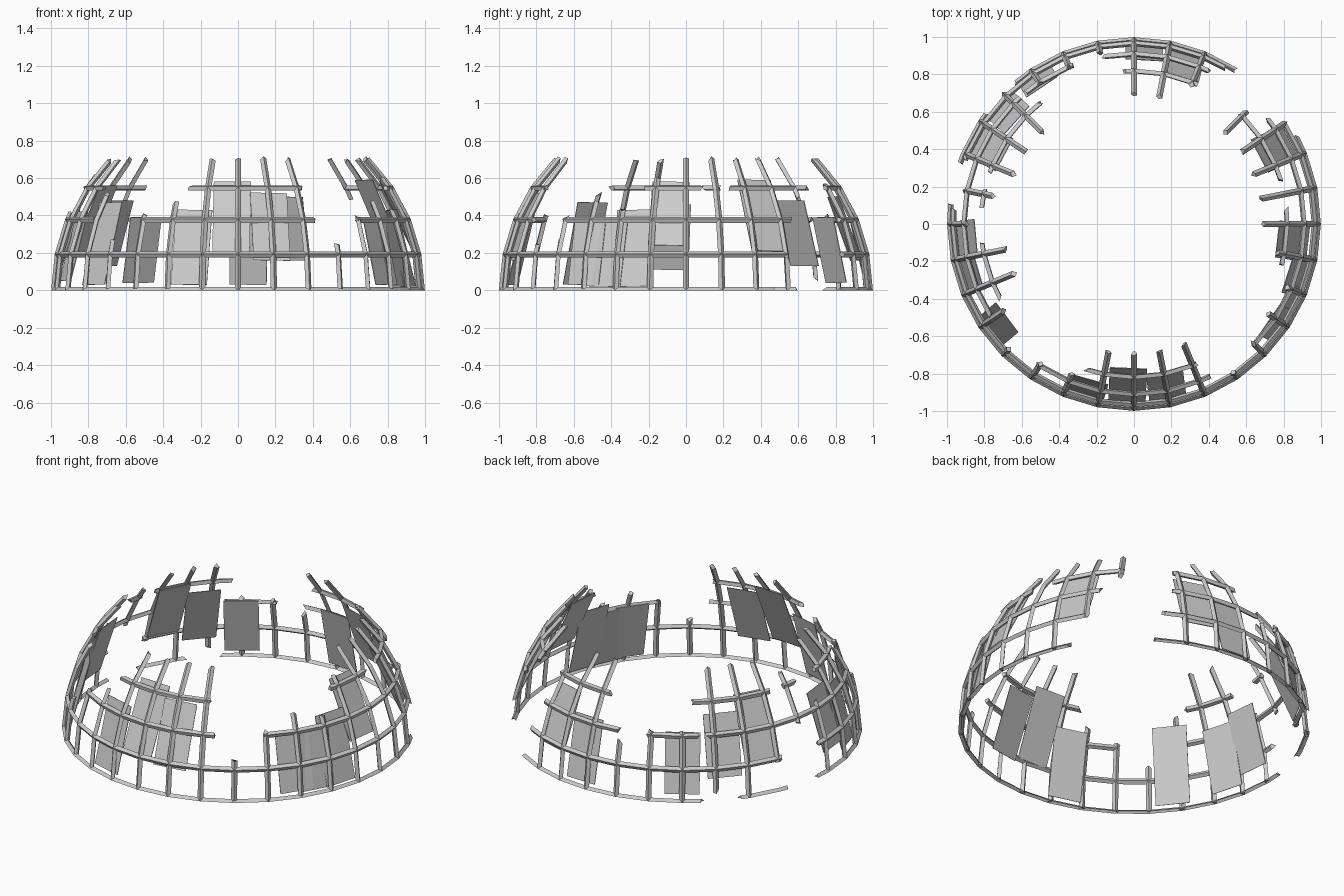
import bpy, bmesh, math, random
from mathutils import Vector, Matrix

if "Cube" in bpy.data.objects:
    bpy.data.objects.remove(bpy.data.objects["Cube"])

random.seed(4)
STEP = math.radians(11.25)   # grid spacing of the dome, both ways
R = 0.984                    # centre radius of the bars


def point(k, j, r=R):
    a, b = k * STEP, j * STEP
    return Vector((r * math.cos(b) * math.cos(a), r * math.cos(b) * math.sin(a), r * math.sin(b)))


def stops(a, b):
    # whole grid crossings between two fractional ends
    mid = list(range(math.floor(a) + 1, math.ceil(b)))
    return [a] + mid + [b]


def bar(bm, pts, half_w=0.017, half_d=0.015):
    # faceted bar with a four-sided section and splintered ends
    rings = []
    n = len(pts)
    for i, p in enumerate(pts):
        t = (pts[min(i + 1, n - 1)] - pts[max(i - 1, 0)]).normalized()
        out = p.normalized()
        side = t.cross(out).normalized()
        ring = []
        for s, d in ((1, 0), (0, 1), (-1, 0), (0, -1)):
            q = p + side * s * half_w + out * d * half_d
            if i in (0, n - 1):
                q += t * random.uniform(-0.015, 0.015)
            q.z = max(q.z, 0)
            ring.append(bm.verts.new(q))
        rings.append(ring)
    for a, b in zip(rings, rings[1:]):
        for i in range(4):
            bm.faces.new((a[i], a[(i + 1) % 4], b[(i + 1) % 4], b[i]))
    bm.faces.new(rings[0][::-1])
    bm.faces.new(rings[-1])


def finish(name, bm):
    bmesh.ops.recalc_face_normals(bm, faces=bm.faces)
    # the underside resting on the ground is open
    flat = [f for f in bm.faces if all(v.co.z < 1e-4 for v in f.verts)]
    bmesh.ops.delete(bm, geom=flat, context='FACES')
    me = bpy.data.meshes.new(name)
    bm.to_mesh(me)
    bm.free()
    ob = bpy.data.objects.new(name, me)
    bpy.context.collection.objects.link(ob)
    return ob


# broken horizontal hoops: level -> spans in grid steps around the dome
hoops = {
    0: [(15.5, 34.5), (5.05, 11.6), (12.7, 14.25)],
    1: [(15.6, 35.05), (5.3, 14.1)],
    2: [(27.95, 35.4), (5.7, 8.9), (9.9, 11.5), (11.8, 18.9), (20.95, 26.3)],
    3: [(22.4, 26.1), (30.67, 32.5), (1.5, 4.05), (5.9, 8.35), (11.35, 14.2),
        (14.9, 15.4), (16.7, 18.6)],
}
for level, spans in hoops.items():
    bm = bmesh.new()
    for a, b in spans:
        bar(bm, [point(k, level) for k in stops(a, b)])
    finish("hoop_%d" % level, bm)

# upright ribs: most snap off at different heights
rib_span = {k: (0, 4) for k in range(32)}
rib_span.update({
    3: (0.9, 4), 4: (2.7, 4), 6: (0, 3.1), 9: (0, 1.7), 10: (0, 2.1), 11: (0, 2.1),
    12: (0.3, 4), 14: (0.9, 4), 15: (1.8, 3.4), 16: (0, 2.2), 19: (0, 2.8), 20: (0, 1.4),
    21: (0, 2.1), 22: (0, 2.5), 27: (0, 1.25), 28: (0, 2.1), 29: (0, 2.5), 30: (0, 2.3),
    31: (0, 3.3),
})
del rib_span[5]
bm = bmesh.new()
for k, (a, b) in rib_span.items():
    bar(bm, [point(k, j) for j in stops(a, b)])
finish("ribs", bm)

# loose flat panels hung inside the frame: position around, bottom and top height
panels = [
    (22.6, 0.03, 0.43), (23.8, 0.19, 0.58), (25.0, 0.16, 0.52),
    (28.9, 0.03, 0.38), (29.6, 0.02, 0.37), (30.4, 0.02, 0.43), (31.45, 0.24, 0.58),
    (2.5, 0.21, 0.59), (6.45, 0.16, 0.50), (7.7, 0.03, 0.40), (11.0, 0.04, 0.39),
    (12.3, 0.13, 0.48), (13.5, 0.20, 0.56),
    (16.45, 0.11, 0.46), (17.5, 0.05, 0.42), (19.25, 0.03, 0.47),
]
for i, (k, z0, z1) in enumerate(panels):
    rad = 0.965
    lo = Vector((math.sqrt(rad**2 - z0**2), 0, z0))
    hi = Vector((math.sqrt(rad**2 - z1**2), 0, z1))
    up = (hi - lo).normalized()
    side = Vector((0, 1, 0))
    out = side.cross(up)
    turn = Matrix.Rotation(k * STEP, 4, 'Z')
    basis = Matrix((side, up, out)).transposed().to_4x4()
    twist = Matrix.Rotation(random.uniform(-0.025, 0.025), 4, 'Z')
    size = Matrix.Diagonal((0.2, (hi - lo).length, 0.004, 1))
    bm = bmesh.new()
    bmesh.ops.create_cube(bm, size=1, matrix=turn @ Matrix.Translation((lo + hi) / 2) @ basis @ twist @ size)
    finish("panel_%02d" % i, bm)
